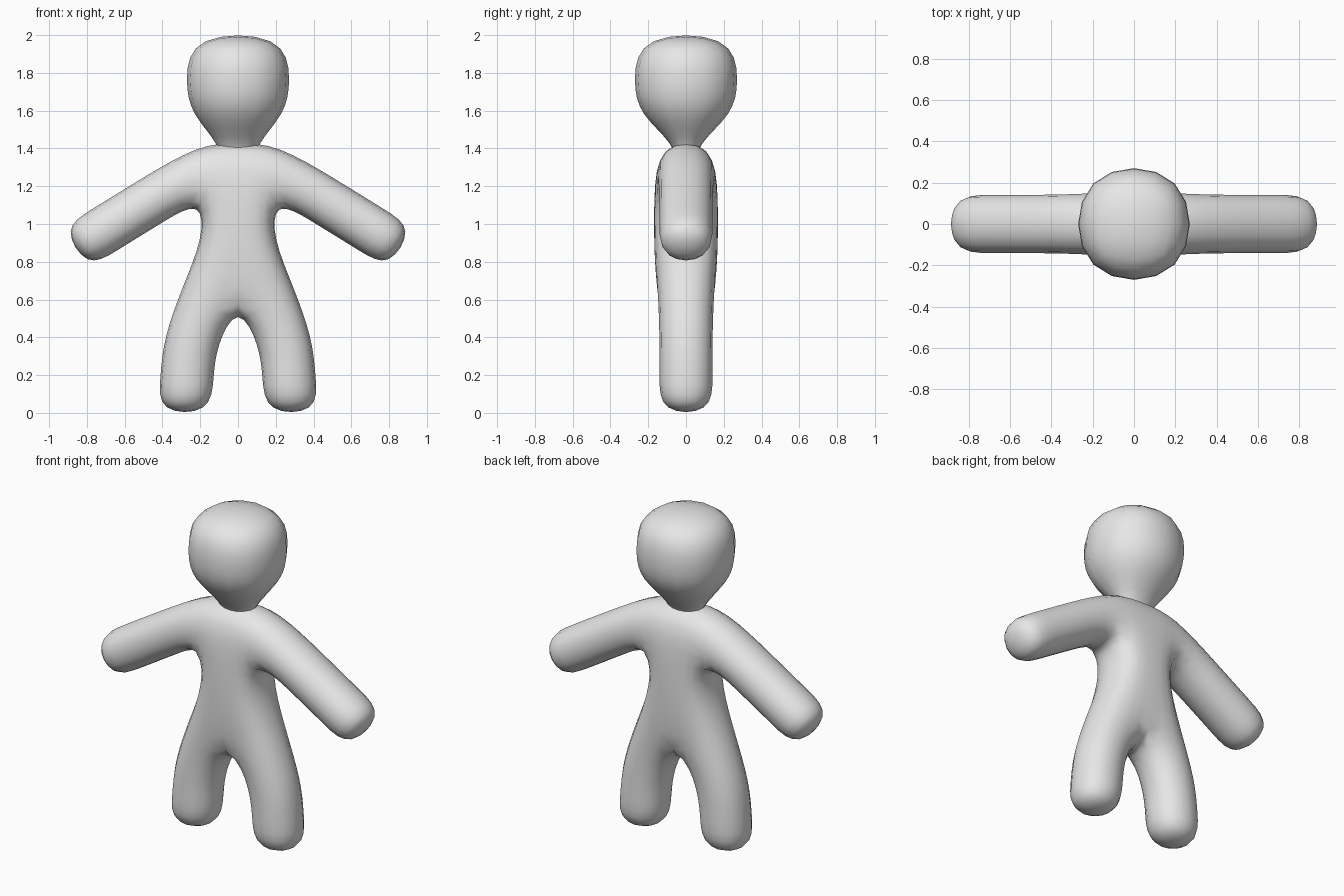
import bpy

if "Cube" in bpy.data.objects:
    bpy.data.objects.remove(bpy.data.objects["Cube"])

clay = bpy.data.materials.new("light_grey")
clay.diffuse_color = (0.8, 0.8, 0.8, 1)
clay.use_nodes = True
clay.node_tree.nodes["Principled BSDF"].inputs["Base Color"].default_value = clay.diffuse_color


def make_part(name, verts, faces, mirror=False):
    """Smooth rounded part from a coarse cage."""
    mesh = bpy.data.meshes.new(name)
    mesh.from_pydata(verts, [], faces)
    mesh.materials.append(clay)
    for p in mesh.polygons:
        p.use_smooth = True
    ob = bpy.data.objects.new(name, mesh)
    bpy.context.collection.objects.link(ob)
    if mirror:
        m = ob.modifiers.new("mirror", 'MIRROR')
        m.use_axis[0] = True
        m.use_clip = True
    s = ob.modifiers.new("rounding", 'SUBSURF')
    s.levels = s.render_levels = 2
    return ob


# Head and neck: square rings (z, half width, half depth), bottom to top
rings = [(1.30, .10, .06), (1.42, .10, .06), (1.58, .27, .27),
         (1.75, .307, .307), (2.02, .27, .27)]
verts = [(sx * w, sy * d, z) for z, w, d in rings
         for sx, sy in ((-1, -1), (1, -1), (1, 1), (-1, 1))]
faces = [(3, 2, 1, 0)]
for r in range(len(rings) - 1):
    for i in range(4):
        a, b = 4 * r + i, 4 * r + (i + 1) % 4
        faces.append((a, b, b + 4, a + 4))
top = 4 * (len(rings) - 1)
faces.append((top, top + 1, top + 2, top + 3))
make_part("head", verts, faces)

# Body: right half of the front outline (x, z, half depth)
D = .153
P = {
    # torso centre line
    "neck": (0, 1.44, D), "chest": (0, 1.12, .172), "belly": (0, .90, .172),
    "crotch": (0, .565, D),
    # torso side
    "shoulder": (.20, 1.44, D), "armpit": (.195, 1.12, .165),
    "waist": (.195, .92, .165), "hip": (.303, .68, .162),
    # arm, upper and lower edge
    "arm_up": (.534, 1.24, D), "wrist_up": (.784, 1.085, D), "hand_up": (.946, .985, D),
    "arm_low": (.387, 1.003, D), "wrist_low": (.638, .848, D), "hand_low": (.799, .748, D),
    # leg, inner and outer edge
    "knee_in": (.10, .35, D), "ankle_in": (.117, .20, D), "foot_in": (.13, -.015, D),
    "knee_out": (.406, .40, D), "ankle_out": (.423, .20, D), "foot_out": (.44, -.01, D),
}
quads = [
    "neck chest armpit shoulder", "chest belly waist armpit", "belly crotch hip waist",
    "shoulder armpit arm_low arm_up", "arm_up arm_low wrist_low wrist_up",
    "wrist_up wrist_low hand_low hand_up",
    "crotch knee_in knee_out hip", "knee_in ankle_in ankle_out knee_out",
    "ankle_in foot_in foot_out ankle_out",
]
outline = ("neck shoulder arm_up wrist_up hand_up hand_low wrist_low arm_low armpit waist "
           "hip knee_out ankle_out foot_out foot_in ankle_in knee_in crotch").split()

index = {k: i for i, k in enumerate(P)}
n = len(P)
verts = [(x, -y, z) for x, z, y in P.values()] + [(x, y, z) for x, z, y in P.values()]
faces = []
for q in quads:
    f = [index[k] for k in q.split()]
    faces.append(f)                               # front
    faces.append([i + n for i in reversed(f)])    # back
for a, b in zip(outline, outline[1:]):            # sides
    i, j = index[a], index[b]
    faces.append((i, j, j + n, i + n))
make_part("body", verts, faces, mirror=True)
